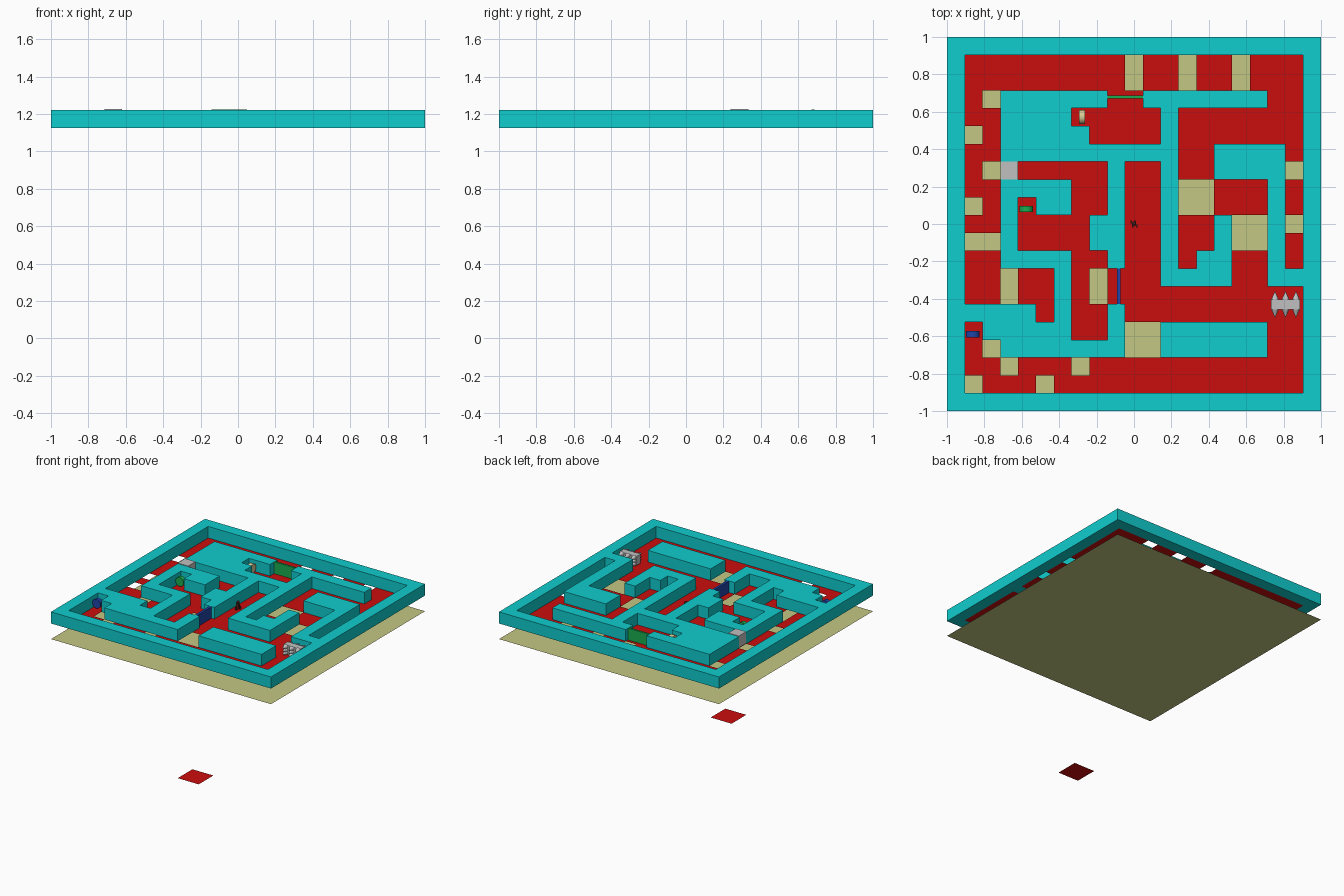
import bpy, bmesh, math
from mathutils import Matrix, Vector

if "Cube" in bpy.data.objects:
    bpy.data.objects.remove(bpy.data.objects["Cube"])

N = 21                       # the maze is 21 x 21 cells
C = 2 / N
Z0, Z1 = 1.1255, 1.2208      # floor level and wall top

# Inner walls and floor openings: first column, end column, first row, end row
WALLS = [
    (3, 9, 3, 4), (11, 18, 3, 4), (3, 7, 4, 6), (7, 8, 5, 6), (3, 13, 6, 7),
    (12, 13, 4, 14), (15, 19, 6, 8), (18, 19, 8, 14), (19, 20, 13, 14),
    (9, 10, 7, 13), (8, 9, 10, 12), (3, 7, 8, 9), (5, 7, 9, 10), (3, 4, 9, 13),
    (3, 7, 12, 13), (6, 7, 13, 18), (15, 16, 10, 14), (14, 15, 12, 14),
    (13, 14, 13, 14), (1, 5, 15, 16), (2, 6, 16, 17), (3, 10, 17, 18),
    (9, 10, 15, 18), (12, 18, 16, 18)]
HOLES = [(c, c + 1, 1, 3) for c in (10, 13, 16)] + [
    (2, 3, 3, 4), (1, 2, 5, 6), (2, 3, 7, 8), (19, 20, 7, 8), (13, 15, 8, 10),
    (1, 2, 9, 10), (16, 18, 10, 12), (19, 20, 10, 11), (1, 3, 11, 12),
    (3, 4, 13, 15), (8, 9, 13, 15), (10, 12, 16, 18), (2, 3, 17, 18),
    (3, 4, 18, 19), (7, 8, 18, 19), (1, 2, 19, 20), (5, 6, 19, 20)]


def inside(rects, c, r):
    return any(a <= c < b and d <= r < e for a, b, d, e in rects)


def is_wall(c, r):
    if not (0 <= c < N and 0 <= r < N):
        return False
    return c in (0, N - 1) or r in (0, N - 1) or inside(WALLS, c, r)


def mat(name, rgb):
    m = bpy.data.materials.new(name)
    m.diffuse_color = (*rgb, 1)
    m.use_nodes = True
    m.node_tree.nodes["Principled BSDF"].inputs["Base Color"].default_value = m.diffuse_color
    return m


CYAN = mat("cyan", (0.005, 0.61, 0.62))
RED = mat("red", (0.59, 0.004, 0.004))
TAN = mat("tan", (0.55, 0.58, 0.23))
GRAY = mat("light gray", (0.53, 0.53, 0.53))
GREEN = mat("green", (0.01, 0.42, 0.08))
BLUE = mat("blue", (0.015, 0.06, 0.40))
CREAM = mat("cream", (0.68, 0.60, 0.30))
BROWN = mat("dark brown", (0.10, 0.02, 0.015))


def finish(name, bm, material):
    me = bpy.data.meshes.new(name)
    bm.to_mesh(me)
    bm.free()
    me.materials.append(material)
    ob = bpy.data.objects.new(name, me)
    bpy.context.collection.objects.link(ob)
    return ob


def add_box(bm, lo, hi):
    lo, hi = Vector(lo), Vector(hi)
    m = Matrix.Translation((lo + hi) / 2) @ Matrix.Diagonal((*(hi - lo), 1))
    bmesh.ops.create_cube(bm, size=1, matrix=m)


def box(name, lo, hi, material):
    bm = bmesh.new()
    add_box(bm, lo, hi)
    return finish(name, bm, material)


def plane(name, cx, cy, z, half, material):
    bm = bmesh.new()
    bmesh.ops.create_grid(bm, x_segments=1, y_segments=1, size=half,
                          matrix=Matrix.Translation((cx, cy, z)))
    return finish(name, bm, material)


def quad(bm, *pts):
    bm.faces.new([bm.verts.new(p) for p in pts])


# Walls and floor, cell by cell
walls, floor = bmesh.new(), bmesh.new()
for r in range(N):
    for c in range(N):
        x0, x1 = -1 + c * C, -1 + (c + 1) * C
        y0, y1 = 1 - (r + 1) * C, 1 - r * C
        ring = [(x0, y0), (x1, y0), (x1, y1), (x0, y1)]
        if is_wall(c, r):
            quad(walls, *[(x, y, Z1) for x, y in ring])
            quad(walls, *[(x, y, Z0) for x, y in reversed(ring)])
            # side faces only where the neighbour is open
            for i, (dc, dr) in enumerate([(0, 1), (1, 0), (0, -1), (-1, 0)]):
                if not is_wall(c + dc, r + dr):
                    a, b = ring[i], ring[(i + 1) % 4]
                    quad(walls, (*a, Z0), (*b, Z0), (*b, Z1), (*a, Z1))
        elif not inside(HOLES, c, r):
            quad(floor, *[(x, y, Z0) for x, y in ring])
for bm in (walls, floor):
    bmesh.ops.remove_doubles(bm, verts=bm.verts, dist=1e-4)
finish("maze_walls", walls, CYAN)
finish("maze_floor", floor, RED)

# Sheet below the maze and the loose floor tile at the bottom
plane("lower_sheet", 0, 0, 0.997, 1.0, TAN)
plane("loose_floor_tile", C / 2, -6.5 * C, 0, C, RED)

# Sliding block and doors
box("sliding_block", (-1 + 3 * C, 1 - 8 * C, Z0 + .004), (-1 + 4 * C, 1 - 7 * C, 1.226), GRAY)
box("green_door", (-1 + 9 * C, 0.672, Z0), (-1 + 11 * C, 0.688, 1.223), GREEN)
box("blue_door", (-0.092, 1 - 15 * C, Z0), (-0.072, 1 - 13 * C, 1.2208), BLUE)


# Upright round switches
def switch(name, x, y, axis, material):
    bm = bmesh.new()
    m = Matrix.Translation((x, y, 1.173)) @ Matrix.Rotation(math.pi / 2, 4, axis)
    bmesh.ops.create_cone(bm, cap_ends=True, segments=24, radius1=0.037,
                          radius2=0.037, depth=0.034, matrix=m)
    ob = finish(name, bm, material)
    bpy.context.view_layer.objects.active = ob
    ob.select_set(True)
    bpy.ops.object.shade_smooth_by_angle()
    ob.select_set(False)


switch("green_switch", -0.576, 0.080, 'X', GREEN)
switch("blue_switch", -0.862, -0.590, 'X', BLUE)
switch("cream_switch", -0.278, 0.572, 'Y', CREAM)

# Spiked trap: block with rows of cones on both long sides
bm = bmesh.new()
add_box(bm, (0.733, -0.457, 1.135), (0.887, -0.403, 1.211))
for i in range(3):
    for j in range(3):
        for s in (-1, 1):
            pos = (0.81 + (i - 1) * 0.056, -0.43 + s * 0.049, 1.173 + (j - 1) * 0.025)
            m = Matrix.Translation(pos) @ Matrix.Rotation(-s * math.pi / 2, 4, 'X')
            bmesh.ops.create_cone(bm, cap_ends=True, segments=12, radius1=0.02,
                                  radius2=0, depth=0.045, matrix=m)
finish("spiked_trap", bm, GRAY)

# Small walking figure in the middle
bm = bmesh.new()
add_box(bm, (-0.012, -0.008, Z0 + .025), (0.012, 0.012, Z0 + .05))
for s in (-1, 1):
    add_box(bm, (s * .007 - .005, s * .012 - .008, Z0), (s * .007 + .005, s * .012 + .008, Z0 + .026))
    add_box(bm, (s * .016 - .004, -s * .01 - .008, Z0 + .026), (s * .016 + .004, -s * .01 + .008, Z0 + .048))
bmesh.ops.create_icosphere(bm, subdivisions=2, radius=0.012,
                           matrix=Matrix.Translation((0, 0.002, Z0 + .06)))
finish("walking_figure", bm, BROWN)
